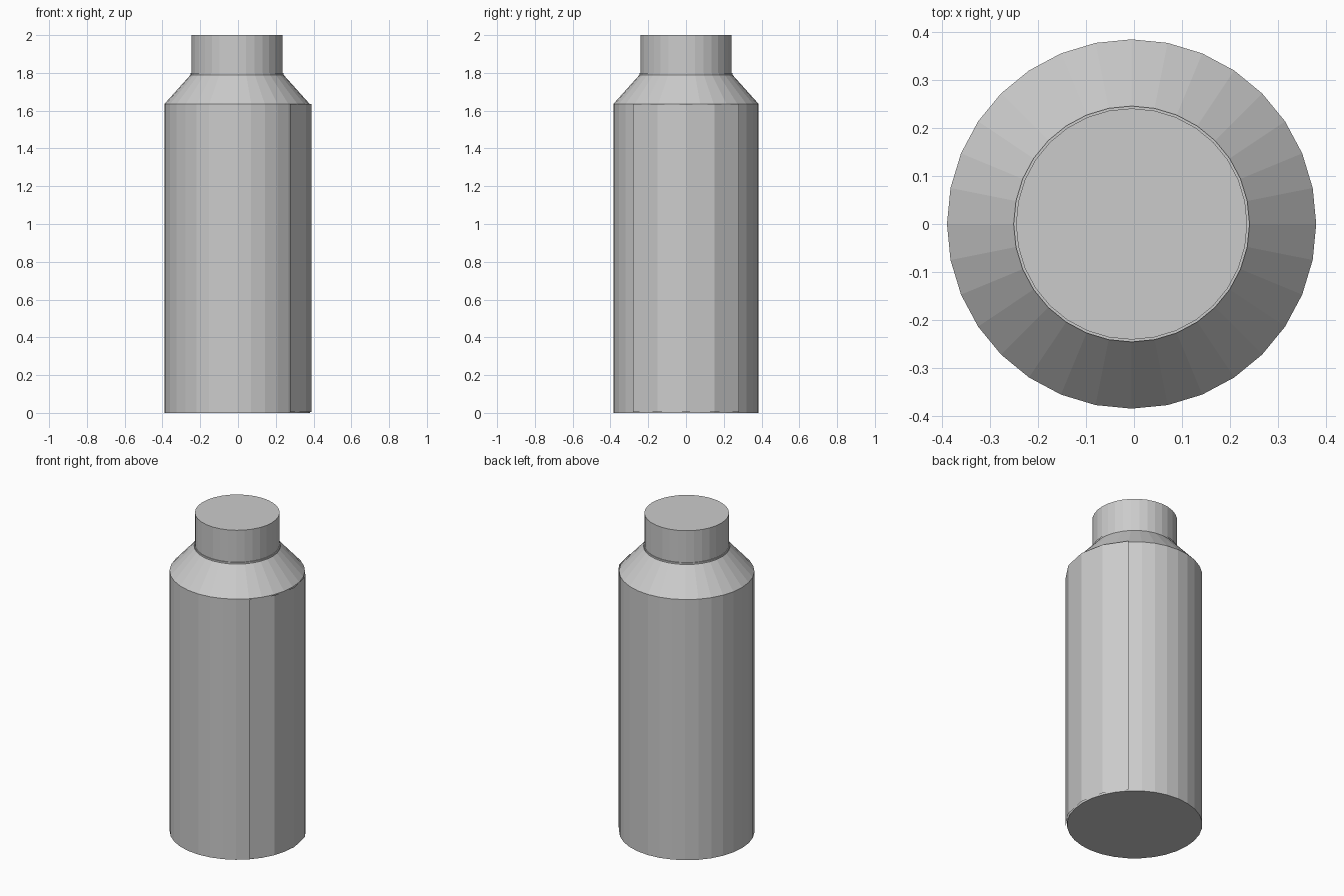
import bpy, bmesh, math

if "Cube" in bpy.data.objects:
    bpy.data.objects.remove(bpy.data.objects["Cube"])

CX = -0.005   # bottle axis; the label sheet makes up the difference on +x
SIDES = 32

grey = bpy.data.materials.new("light_grey")
grey.diffuse_color = (0.6, 0.6, 0.6, 1)
grey.use_nodes = True
grey.node_tree.nodes["Principled BSDF"].inputs["Base Color"].default_value = grey.diffuse_color


def finish(name, bm):
    bmesh.ops.recalc_face_normals(bm, faces=bm.faces)
    me = bpy.data.meshes.new(name)
    bm.to_mesh(me)
    bm.free()
    me.materials.append(grey)
    ob = bpy.data.objects.new(name, me)
    ob.location.x = CX
    bpy.context.collection.objects.link(ob)
    return ob


def lathe(name, profile):
    """Closed flat-faced solid of revolution from (radius, z) pairs."""
    bm = bmesh.new()
    rings = []
    for r, z in profile:
        rings.append([bm.verts.new((r * math.cos(2 * math.pi * i / SIDES),
                                    r * math.sin(2 * math.pi * i / SIDES), z))
                      for i in range(SIDES)])
    for a, b in zip(rings, rings[1:]):
        for i in range(SIDES):
            j = (i + 1) % SIDES
            bm.faces.new((a[i], a[j], b[j], b[i]))
    bm.faces.new(rings[0])
    bm.faces.new(rings[-1])
    return finish(name, bm)


# Bottle body with sloped shoulder and short neck collar
lathe("bottle_body", [(0.385, 0), (0.385, 1.635), (0.246, 1.79), (0.246, 1.80)])

# Screw cap
lathe("bottle_cap", [(0.241, 1.80), (0.241, 2.0)])

# Curved label sheet on the right side, in four coarse facets
bm = bmesh.new()
cols = []
for k in range(5):
    a = math.radians(-45 + 22.5 * k)
    x, y = 0.395 * math.cos(a), 0.395 * math.sin(a)
    cols.append((bm.verts.new((x, y, 0.005)), bm.verts.new((x, y, 1.635))))
for p, q in zip(cols, cols[1:]):
    bm.faces.new((p[0], q[0], q[1], p[1]))
bm.normal_update()
finish("label_sheet", bm)
